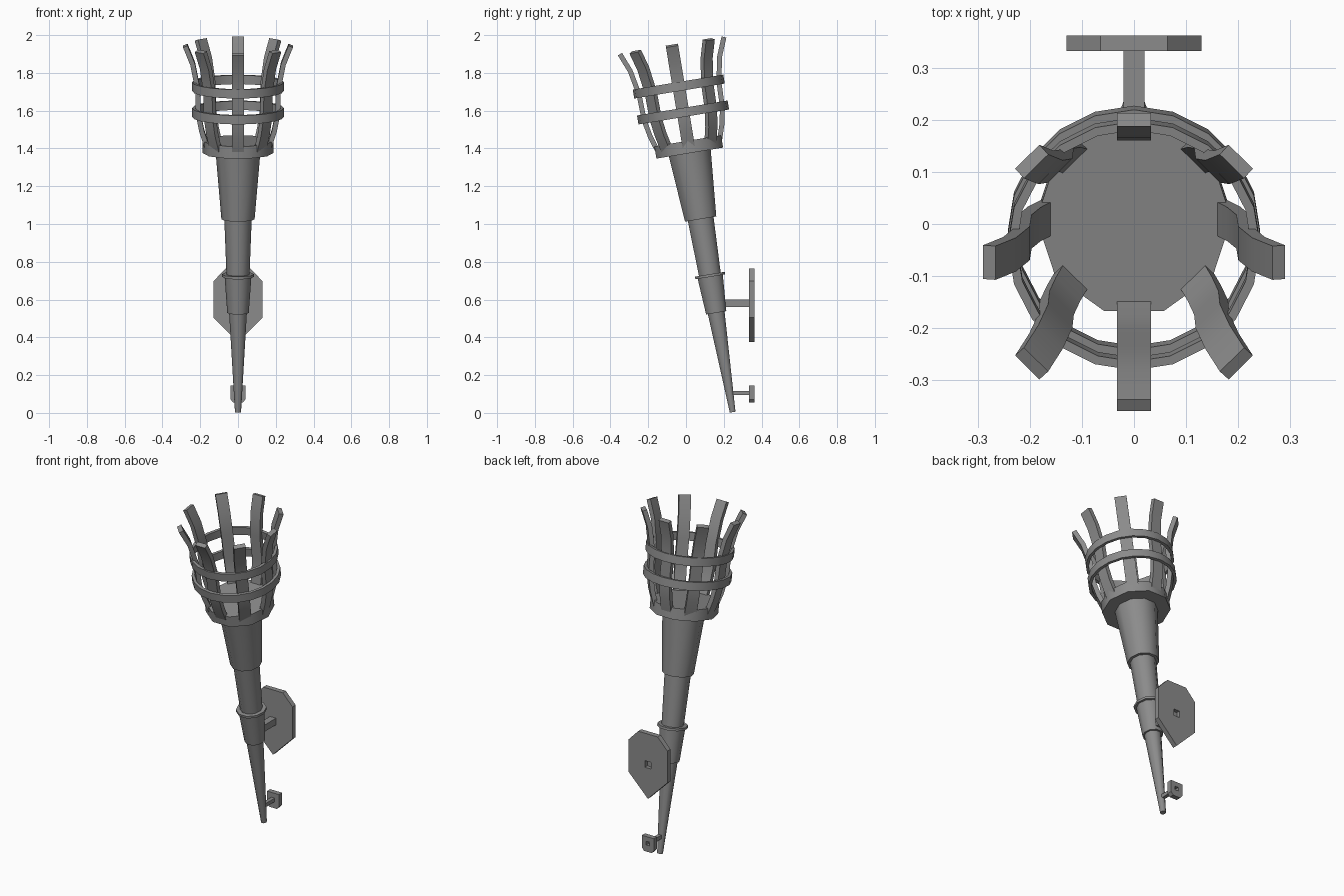
import bpy, bmesh, math
from mathutils import Matrix, Vector

if "Cube" in bpy.data.objects:
    bpy.data.objects.remove(bpy.data.objects["Cube"], do_unlink=True)

iron = bpy.data.materials.new("iron_grey")
iron.use_nodes = True
GREY = (0.26, 0.26, 0.26, 1)
iron.diffuse_color = GREY
iron.node_tree.nodes["Principled BSDF"].inputs["Base Color"].default_value = GREY

# The torch leans forward about its foot
LEAN = Matrix.Translation((0, 0.247, 0.004)) @ Matrix.Rotation(math.radians(9.4), 4, 'X')


def finish(name, bm, matrix=Matrix(), smooth=False):
    bmesh.ops.transform(bm, matrix=matrix, verts=bm.verts)
    bmesh.ops.recalc_face_normals(bm, faces=bm.faces)
    mesh = bpy.data.meshes.new(name)
    bm.to_mesh(mesh)
    bm.free()
    mesh.materials.append(iron)
    obj = bpy.data.objects.new(name, mesh)
    bpy.context.collection.objects.link(obj)
    if smooth:
        bpy.ops.object.select_all(action='DESELECT')
        obj.select_set(True)
        bpy.context.view_layer.objects.active = obj
        bpy.ops.object.shade_smooth_by_angle(angle=math.radians(40))
    return obj


def lathe(name, profile, sides, hollow=False):
    """Turn (radius, height) points round the torch axis."""
    bm = bmesh.new()
    loops = []
    for r, h in profile:
        angles = [math.tau * i / sides for i in range(sides)]
        loops.append([bm.verts.new((r * math.cos(a), r * math.sin(a), h)) for a in angles])
    pairs = list(zip(loops, loops[1:]))
    if hollow:
        pairs.append((loops[-1], loops[0]))
    else:
        bm.faces.new(loops[0])
        bm.faces.new(loops[-1])
    for low, high in pairs:
        for i in range(sides):
            j = (i + 1) % sides
            bm.faces.new((low[i], low[j], high[j], high[i]))
    return finish(name, bm, LEAN, True)


def box(name, centre, size):
    bm = bmesh.new()
    bmesh.ops.create_cube(bm, size=1)
    return finish(name, bm, Matrix.Translation(centre) @ Matrix.Diagonal((*size, 1)))


def wall_plate(name, half, hole_z, hole, front, back):
    """Mirror a half outline and extrude it, leaving a square rod hole."""
    outline = half + [(-x, z) for x, z in reversed(half) if x > 0]
    square = [(x * hole, hole_z + z * hole) for x, z in ((-1, -1), (1, -1), (1, 1), (-1, 1))]
    bm = bmesh.new()
    edges = []
    for ring in (outline, square):
        verts = [bm.verts.new((x, front, z)) for x, z in ring]
        edges += [bm.edges.new((verts[i - 1], verts[i])) for i in range(len(verts))]
    bmesh.ops.triangle_fill(bm, edges=edges, use_beauty=True)
    grown = bmesh.ops.extrude_face_region(bm, geom=bm.faces[:], use_keep_orig=True)
    moved = [v for v in grown["geom"] if isinstance(v, bmesh.types.BMVert)]
    bmesh.ops.translate(bm, verts=moved, vec=(0, back - front, 0))
    return finish(name, bm)


# Stepped tapering handle and the collar that holds the basket
lathe("handle_tip", [(0.016, 0), (0.048, 0.55)], 10)
lathe("lower_sleeve", [(0.057, 0.533), (0.071, 0.728)], 10)
lathe("handle_flange", [(0.084, 0.726), (0.084, 0.74)], 10)
lathe("middle_handle", [(0.061, 0.735), (0.073, 1.05)], 10)
lathe("upper_sleeve", [(0.088, 1.036), (0.119, 1.4)], 10)
lathe("collar", [(0.188, 1.39), (0.188, 1.456)], 10)

# Two hoops round the basket
for name, h in (("lower_hoop", 1.608), ("upper_hoop", 1.747)):
    lathe(name, [(0.226, h - 0.024), (0.243, h - 0.024),
                 (0.243, h + 0.024), (0.226, h + 0.024)], 20, hollow=True)

# Eight bent basket slats
SLAT = [(0.163, 1.42), (0.192, 1.51), (0.21, 1.6), (0.214, 1.74), (0.24, 1.87), (0.279, 1.967)]
for k in range(8):
    bm = bmesh.new()
    path = [Vector((r, 0, h)) for r, h in SLAT]
    rows = []
    for i, p in enumerate(path):
        along = (path[min(i + 1, len(path) - 1)] - path[max(i - 1, 0)]).normalized()
        out = Vector((along.z, 0, -along.x)) * 0.013
        side = Vector((0, 0.033, 0))
        rows.append([bm.verts.new(p + a * out + b * side)
                     for a, b in ((-1, -1), (1, -1), (1, 1), (-1, 1))])
    bm.faces.new(rows[0])
    bm.faces.new(rows[-1])
    for low, high in zip(rows, rows[1:]):
        for i in range(4):
            bm.faces.new((low[i - 1], low[i], high[i], high[i - 1]))
    finish(f"basket_slat_{k + 1}", bm, LEAN @ Matrix.Rotation(k * math.pi / 4, 4, 'Z'), True)

# Wall brackets: a shield plate above, a small plate below
wall_plate("upper_wall_plate", [(0, 0.375), (0.13, 0.505), (0.13, 0.697), (0.065, 0.765)],
           0.58, 0.02, 0.333, 0.363)
box("upper_bracket_rod", (0, 0.25, 0.58), (0.04, 0.18, 0.04))
wall_plate("lower_wall_plate", [(0.025, 0.055), (0.04, 0.072), (0.04, 0.145)],
           0.105, 0.011, 0.333, 0.363)
box("lower_bracket_rod", (0, 0.287, 0.105), (0.022, 0.106, 0.022))
